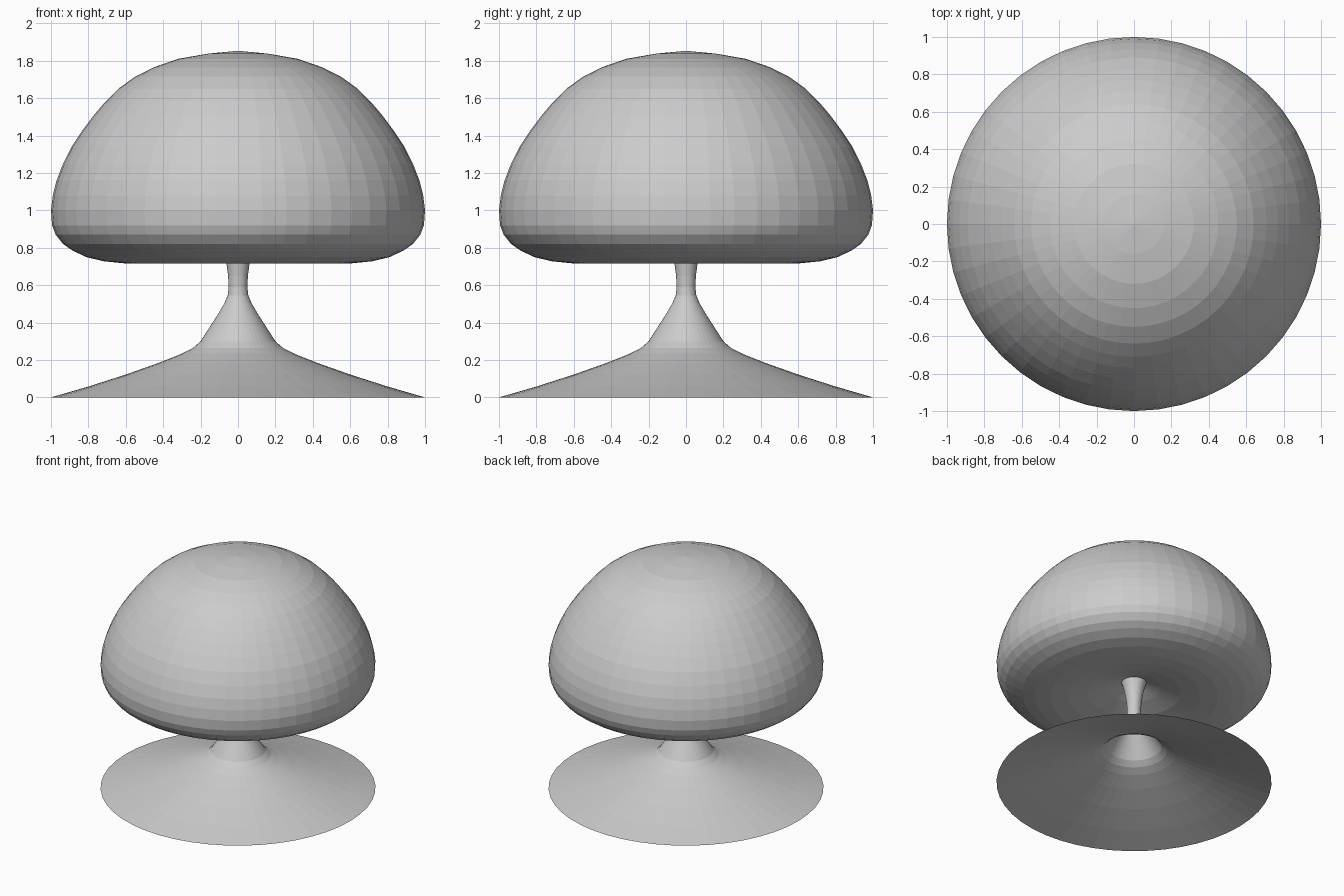
import bpy, bmesh
from math import cos, sin, pi

SIDES = 48


def lathe(name, profile, outward=True):
    """Revolve (radius, height) points about z; zero radius gives a pole."""
    bm = bmesh.new()
    rings = []
    for r, z in profile:
        if r == 0:
            rings.append([bm.verts.new((0, 0, z))] * SIDES)
        else:
            rings.append([bm.verts.new((r * cos(2 * pi * i / SIDES),
                                        r * sin(2 * pi * i / SIDES), z))
                          for i in range(SIDES)])
    for a, b in zip(rings, rings[1:]):
        for i in range(SIDES):
            j = (i + 1) % SIDES
            quad = [a[i], a[j], b[j], b[i]]
            bm.faces.new(list(dict.fromkeys(quad)))
    mesh = bpy.data.meshes.new(name)
    bm.to_mesh(mesh)
    bm.free()
    obj = bpy.data.objects.new(name, mesh)
    bpy.context.collection.objects.link(obj)
    return obj


# Thin hollow foot sweeping up into a narrow stem that flares at the top
lathe("flared_stand", [
    (1.0, 0), (0.8, 0.058), (0.6, 0.122), (0.42, 0.186), (0.30, 0.234),
    (0.24, 0.265), (0.20, 0.30), (0.155, 0.37), (0.11, 0.44),
    (0.072, 0.505), (0.055, 0.545), (0.05, 0.59), (0.053, 0.65),
    (0.062, 0.72), (0.074, 0.78), (0.09, 0.835)])

# Domed shade with a rounded lower edge and a shallow recessed underside
lathe("domed_shade", [
    (0.09, 0.835), (0.20, 0.792), (0.34, 0.75), (0.48, 0.725),
    (0.61, 0.717), (0.72, 0.728), (0.81, 0.750), (0.885, 0.785),
    (0.935, 0.82), (0.975, 0.87), (0.994, 0.92), (1.0, 1.0),
    (0.99, 1.08), (0.97, 1.16), (0.935, 1.25), (0.89, 1.34),
    (0.83, 1.43), (0.77, 1.51), (0.71, 1.58), (0.64, 1.65),
    (0.55, 1.715), (0.45, 1.765), (0.32, 1.81), (0.16, 1.838), (0, 1.853)])
